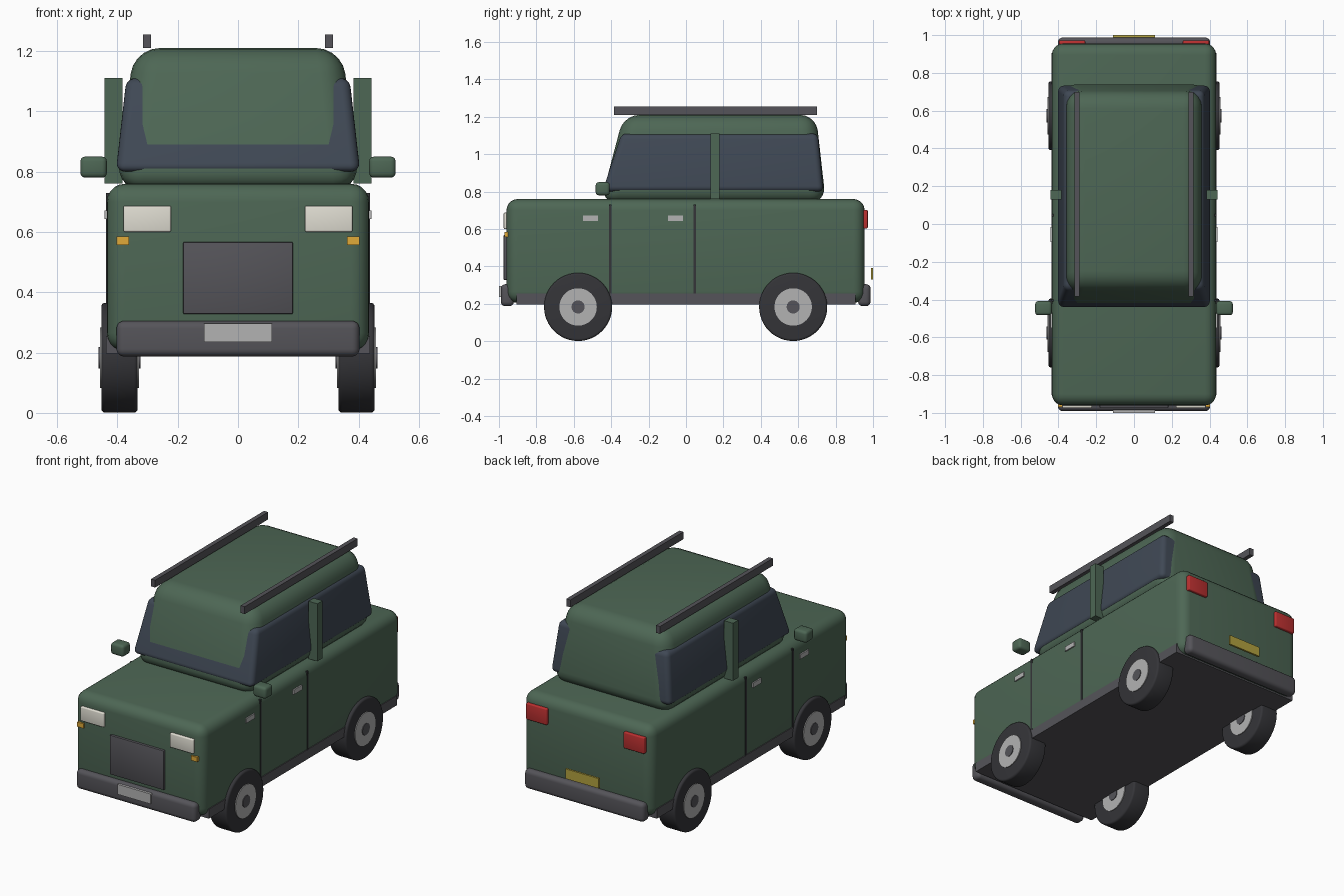
import bpy, bmesh, math
from mathutils import Matrix

if "Cube" in bpy.data.objects:
    bpy.data.objects.remove(bpy.data.objects["Cube"])


def material(name, rgb):
    m = bpy.data.materials.new(name)
    m.diffuse_color = (*rgb, 1)
    m.use_nodes = True
    m.node_tree.nodes["Principled BSDF"].inputs["Base Color"].default_value = m.diffuse_color
    return m


GREEN = material("green_paint", (0.075, 0.135, 0.09))
GLASS = material("dark_glass", (0.05, 0.065, 0.09))
TRIM = material("dark_trim", (0.09, 0.088, 0.1))
RUBBER = material("rubber", (0.035, 0.035, 0.04))
SILVER = material("silver", (0.45, 0.45, 0.45))
LAMP = material("lamp_white", (0.75, 0.73, 0.65))
AMBER = material("amber", (0.75, 0.4, 0.04))
RED = material("red_lens", (0.5, 0.03, 0.03))
YELLOW = material("yellow_plate", (0.45, 0.36, 0.05))


def finish(name, bm, mat):
    bmesh.ops.recalc_face_normals(bm, faces=bm.faces)
    me = bpy.data.meshes.new(name)
    bm.to_mesh(me)
    bm.free()
    me.materials.append(mat)
    ob = bpy.data.objects.new(name, me)
    bpy.context.collection.objects.link(ob)
    bpy.ops.object.select_all(action='DESELECT')
    ob.select_set(True)
    bpy.context.view_layer.objects.active = ob
    bpy.ops.object.shade_smooth_by_angle(angle=math.radians(35))
    return ob


def box(name, x, y, z, mat, bevel=0, top=None, segments=5):
    """Box from (min, max) ranges; top = (x range, y range) of the upper face."""
    bm = bmesh.new()
    bmesh.ops.create_cube(bm, size=1)
    for v in bm.verts:
        i, j, k = (int(c > 0) for c in v.co)
        rx, ry = top if top and k else (x, y)
        v.co = (rx[i], ry[j], z[k])
    if bevel:
        bmesh.ops.bevel(bm, geom=bm.edges[:], offset=bevel, segments=segments,
                        profile=0.5, affect='EDGES', clamp_overlap=True)
    return finish(name, bm, mat)


def pair(name, x, y, z, mat, bevel=0):
    """Left and right copies of a box."""
    box(name + "_right", x, y, z, mat, bevel, segments=3)
    box(name + "_left", (-x[1], -x[0]), y, z, mat, bevel, segments=3)


def disc(name, centre, radius, width, mat, bevel=0):
    """Cylinder along x with optional rounded rims."""
    bm = bmesh.new()
    bmesh.ops.create_cone(bm, cap_ends=True, segments=48, radius1=radius,
                          radius2=radius, depth=width)
    if bevel:
        rims = [e for e in bm.edges if abs(e.verts[0].co.z - e.verts[1].co.z) < 1e-5]
        bmesh.ops.bevel(bm, geom=rims, offset=bevel, segments=4, profile=0.5,
                        affect='EDGES')
    bmesh.ops.transform(bm, verts=bm.verts, matrix=Matrix.Translation(centre)
                        @ Matrix.Rotation(math.pi / 2, 4, 'Y'))
    finish(name, bm, mat)


# Body shell, sill and cabin
box("body", (-0.435, 0.435), (-0.96, 0.955), (0.205, 0.76), GREEN, 0.06)
box("sill", (-0.438, 0.438), (-0.905, 0.905), (0.197, 0.255), TRIM)
box("cabin", (-0.405, 0.405), (-0.457, 0.748), (0.74, 1.21), GREEN, 0.085,
    top=((-0.345, 0.345), (-0.333, 0.695)))
box("side_windows", (-0.405, 0.405), (-0.447, 0.735), (0.80, 1.11), GLASS, 0.03,
    top=((-0.37, 0.37), (-0.345, 0.705)))

# Pillars, roof rails and mirrors
pair("door_pillar", (0.383, 0.443), (0.13, 0.18), (0.76, 1.11), GREEN)
pair("roof_rail", (0.288, 0.315), (-0.385, 0.70), (1.21, 1.255), TRIM)
pair("mirror", (0.435, 0.523), (-0.483, -0.408), (0.78, 0.85), GREEN, 0.016)

# Door seams and handles
for n, (seam, handle) in enumerate([(-0.405, -0.51), (0.047, -0.055)], 1):
    pair(f"door_seam_{n}", (0.425, 0.438), (seam - 0.006, seam + 0.006),
         (0.25, 0.73), RUBBER)
    pair(f"door_handle_{n}", (0.425, 0.443), (handle - 0.04, handle + 0.04),
         (0.643, 0.672), SILVER)

# Front end
box("grille", (-0.182, 0.182), (-0.975, -0.94), (0.328, 0.567), TRIM, 0.004, segments=2)
pair("headlight", (0.222, 0.38), (-0.975, -0.93), (0.60, 0.687), LAMP, 0.006)
pair("indicator", (0.362, 0.403), (-0.97, -0.92), (0.557, 0.585), AMBER)
box("front_bumper", (-0.403, 0.403), (-0.99, -0.92), (0.187, 0.305), TRIM, 0.025)
box("front_plate", (-0.112, 0.112), (-1.0, -0.985), (0.235, 0.296), SILVER)

# Rear end
pair("tail_light", (0.258, 0.398), (0.92, 0.972), (0.603, 0.702), RED, 0.006)
box("rear_bumper", (-0.403, 0.403), (0.92, 0.987), (0.187, 0.305), TRIM, 0.025)
box("rear_plate", (-0.112, 0.112), (0.988, 1.0), (0.33, 0.39), YELLOW)

# Wheels
for side, s in (("right", 1), ("left", -1)):
    for end, y in (("front", -0.577), ("rear", 0.573)):
        c = (s * 0.393, y, 0.183)
        disc(f"{end}_{side}_tyre", c, 0.182, 0.12, RUBBER, 0.012)
        disc(f"{end}_{side}_rim", c, 0.10, 0.13, SILVER)
        disc(f"{end}_{side}_hub", c, 0.035, 0.138, TRIM)
